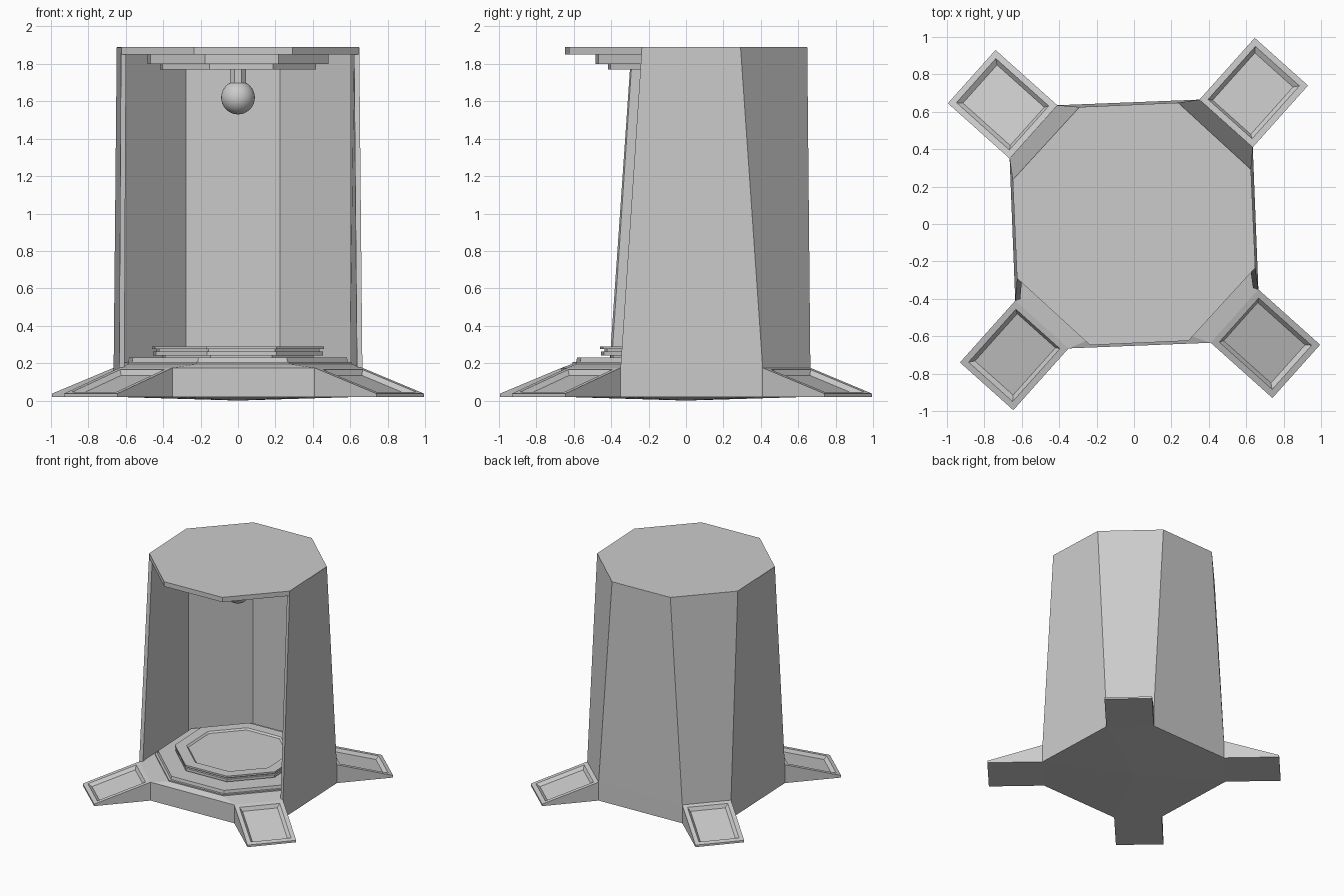
import bpy, bmesh, math
from mathutils import Vector

if "Cube" in bpy.data.objects:
    bpy.data.objects.remove(bpy.data.objects["Cube"])

ANGLES = [-65 + 45 * k for k in range(8)]


def octagon(r, z):
    return [Vector((r * math.cos(math.radians(a)), r * math.sin(math.radians(a)), z)) for a in ANGLES]


def base_outline(z):
    # irregular octagon, two corners turned four times
    pts = []
    x = [(0.41, -0.635), (0.665, -0.35)]
    for _ in range(4):
        pts += [Vector((p[0], p[1], z)) for p in x]
        x = [(-p[1], p[0]) for p in x]
    return pts


def finish(name, bm):
    bmesh.ops.recalc_face_normals(bm, faces=bm.faces)
    me = bpy.data.meshes.new(name)
    bm.to_mesh(me)
    bm.free()
    ob = bpy.data.objects.new(name, me)
    bpy.context.collection.objects.link(ob)
    return ob


def loft(name, rings, apex_z=None, closed=True):
    # skin a stack of rings, capping both ends (first may be a shallow point)
    bm = bmesh.new()
    rows = [[bm.verts.new(p) for p in ring] for ring in rings]
    n = len(rows[0])
    for a, b in zip(rows, rows[1:]):
        for i in range(n):
            j = (i + 1) % n
            bm.faces.new((a[i], a[j], b[j], b[i]))
    bm.faces.new(rows[-1])
    if apex_z is None:
        bm.faces.new(rows[0])
    else:
        tip = bm.verts.new((0, 0, apex_z))
        for i in range(n):
            bm.faces.new((rows[0][i], rows[0][(i + 1) % n], tip))
    return finish(name, bm)


def stepped(name, profile):
    return loft(name, [octagon(r, z) for r, z in profile])


# base with sloping shoulder
loft("base", [base_outline(0.02), base_outline(0.175), octagon(0.65, 0.195)], apex_z=0.0)

# floor tiers and central platform
stepped("floor_tier", [(0.645, 0.18), (0.645, 0.205), (0.625, 0.205), (0.62, 0.23)])
stepped("platform", [(0.43, 0.22), (0.43, 0.24), (0.485, 0.24), (0.485, 0.262), (0.465, 0.262),
                     (0.465, 0.275), (0.49, 0.275), (0.49, 0.29), (0.40, 0.29), (0.385, 0.278)])

# splayed feet with recessed panels
B = base_outline(0)
for k in range(4):
    a, b = B[2 * k], B[2 * k + 1]
    d = (b - a).normalized()
    out = Vector((d.y, -d.x, 0)) * 0.443
    bm = bmesh.new()
    low = [bm.verts.new((p.x, p.y, 0.02)) for p in (a, b, b + out, a + out)]
    top = [bm.verts.new((p.x, p.y, z)) for p, z in ((a, .175), (b, .175), (b + out, .037), (a + out, .037))]
    bm.faces.new(low)
    lid = bm.faces.new(top)
    for i in range(4):
        j = (i + 1) % 4
        bm.faces.new((low[i], low[j], top[j], top[i]))
    bmesh.ops.recalc_face_normals(bm, faces=bm.faces)
    bmesh.ops.inset_region(bm, faces=[lid], thickness=0.047)
    bmesh.ops.inset_region(bm, faces=[lid], thickness=0.03, depth=-0.025)
    finish(f"foot_{k + 1}", bm)

# five-panel wall: leaning outside, upright inside, open at the front
order = range(1, 7)
outer_low, outer_top = base_outline(0.175), octagon(0.69, 1.888)
inner_low, inner_top = octagon(0.66, 0.175), octagon(0.66, 1.888)
for i in (1, 6):
    p = outer_low[i]
    inner_low[i] = Vector((p.x * 0.957, p.y * 0.975, p.z))
    q = outer_top[i]
    inner_top[i] = Vector((q.x * 0.957, q.y * 0.975, q.z))
loft("wall", [[outer_low[i], outer_top[i], inner_top[i], inner_low[i]] for i in order])

# roof and ceiling steps
stepped("roof", [(0.689, 1.85), (0.689, 1.89)])
stepped("ceiling_steps", [(0.445, 1.77), (0.445, 1.80), (0.515, 1.80), (0.515, 1.85)])

# hanging lamp
bpy.ops.mesh.primitive_cylinder_add(vertices=8, radius=0.046, depth=0.09, location=(0, 0, 1.735),
                                    rotation=(0, 0, math.radians(22.5)))
bpy.context.object.name = "lamp_stem"
bpy.ops.mesh.primitive_uv_sphere_add(segments=32, ring_count=16, radius=0.09, location=(0, 0, 1.62))
bpy.context.object.name = "lamp_globe"
bpy.ops.object.shade_smooth_by_angle()
